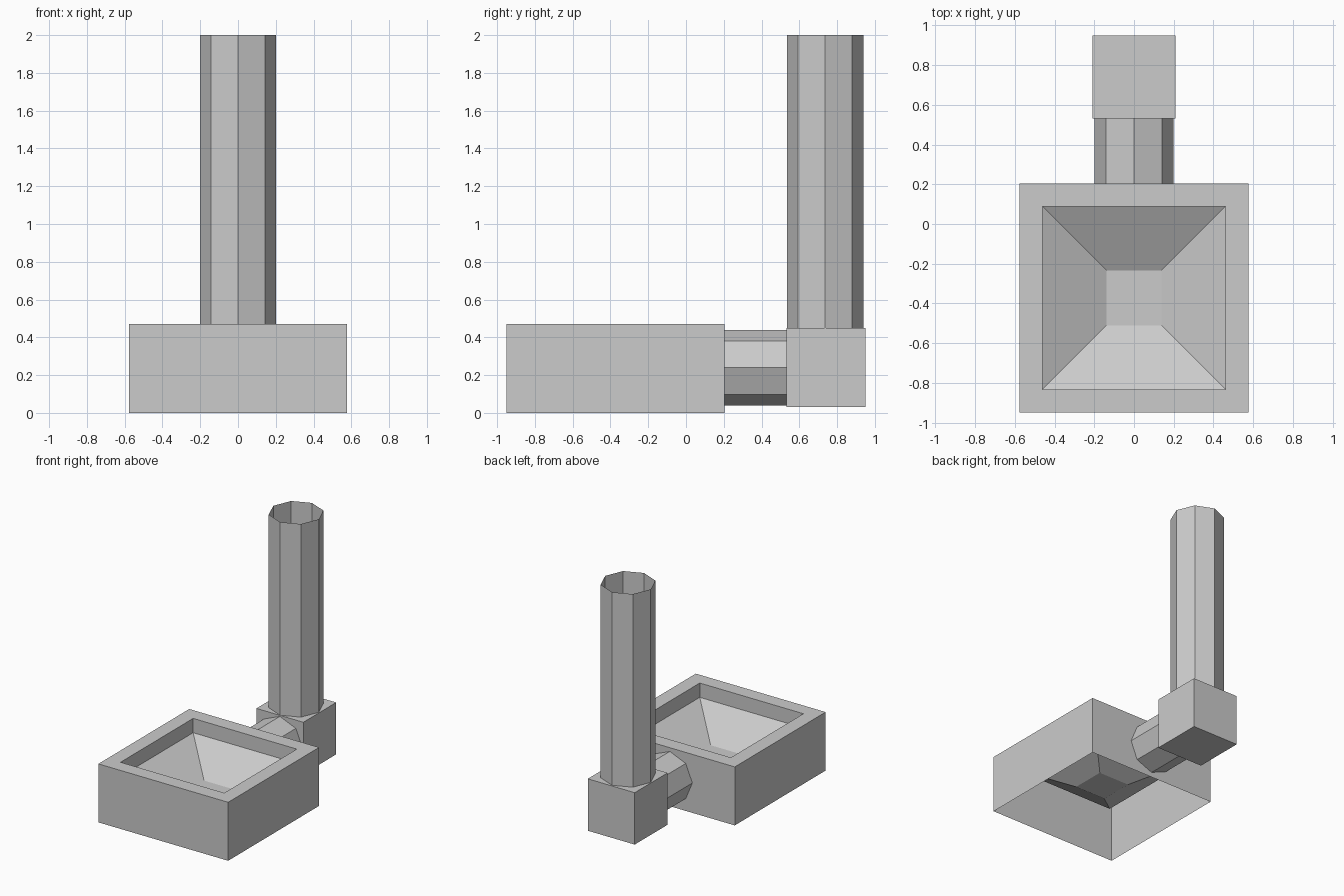
import bpy, bmesh
from math import pi
from mathutils import Matrix, Vector

if "Cube" in bpy.data.objects:
    bpy.data.objects.remove(bpy.data.objects["Cube"])


def finish(name, bm):
    mesh = bpy.data.meshes.new(name)
    bm.to_mesh(mesh)
    bm.free()
    obj = bpy.data.objects.new(name, mesh)
    bpy.context.collection.objects.link(obj)
    return obj


def open_pipe(name, start, end, radius):
    """Eight-sided, single-walled pipe without end caps."""
    a, b = Vector(start), Vector(end)
    axis = b - a
    bm = bmesh.new()
    bmesh.ops.create_cone(bm, cap_ends=False, segments=8, radius1=radius,
                          radius2=radius, depth=axis.length)
    turn = Matrix.Rotation(-pi / 2, 4, 'X') if abs(axis.y) > 0 else Matrix()
    bm.transform(Matrix.Translation((a + b) / 2) @ turn)
    return finish(name, bm)


# Basin: square rings going up the outside, over the rim and down the bowl
BASIN_Y = -0.372
profile = [(0.577, 0.0), (0.577, 0.47), (0.461, 0.47),
           (0.461, 0.355), (0.138, 0.18)]
bm = bmesh.new()
rings = [[bm.verts.new((sx * h, BASIN_Y + sy * h, z))
          for sx, sy in ((-1, -1), (1, -1), (1, 1), (-1, 1))]
         for h, z in profile]
for low, high in zip(rings, rings[1:]):
    for i in range(4):
        j = (i + 1) % 4
        bm.faces.new((low[i], low[j], high[j], high[i]))
bm.faces.new(rings[-1])  # flat bowl floor; the underside stays open
finish("basin", bm)

# Elbow block joining the two pipes
bm = bmesh.new()
bmesh.ops.create_cube(bm, size=0.417)
bm.transform(Matrix.Translation((0, 0.7405, 0.24)))
finish("elbow_block", bm)

# Short connecting pipe and tall chimney
open_pipe("connecting_pipe", (0, 0.205, 0.24), (0, 0.532, 0.24), 0.2)
open_pipe("chimney_pipe", (0, 0.737, 0.448), (0, 0.737, 2.0), 0.202)
